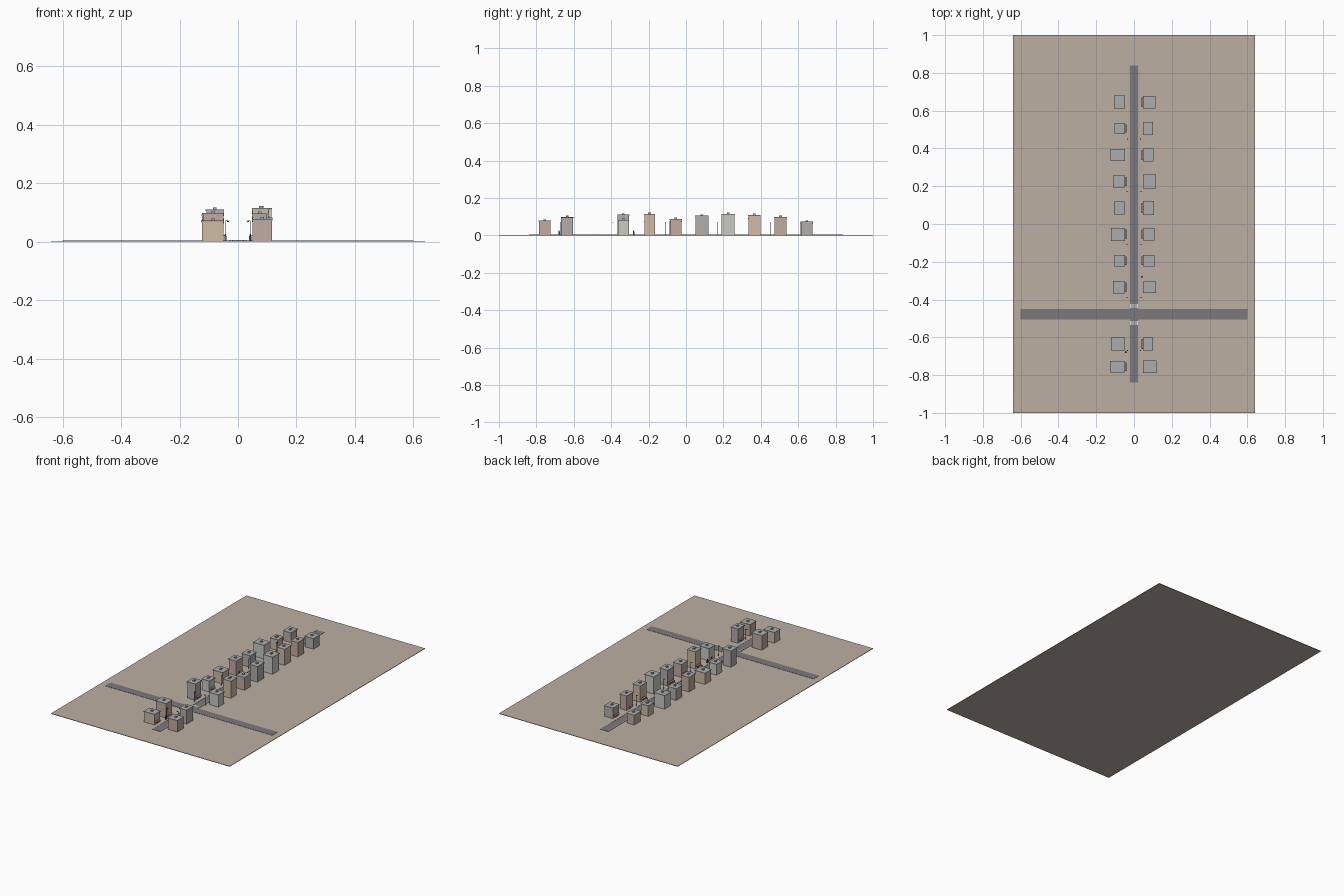
import bpy, bmesh
from mathutils import Vector

if "Cube" in bpy.data.objects:
    bpy.data.objects.remove(bpy.data.objects["Cube"])


def material(name, rgb):
    m = bpy.data.materials.new(name)
    m.diffuse_color = (*rgb, 1)
    m.use_nodes = True
    m.node_tree.nodes["Principled BSDF"].inputs["Base Color"].default_value = m.diffuse_color
    return m


GROUND = material("earth", (0.50, 0.43, 0.36))
ROAD = material("asphalt", (0.20, 0.19, 0.20))
WALK = material("paving", (0.42, 0.40, 0.39))
PAINT = material("road_paint", (0.75, 0.74, 0.68))
ROOF = material("roof_grey", (0.40, 0.42, 0.42))
DARK = material("dark_metal", (0.10, 0.11, 0.12))
AWNING = material("awning_red", (0.36, 0.16, 0.12))
WALLS = [material("wall_pink", (0.54, 0.41, 0.35)),
         material("wall_mauve", (0.45, 0.42, 0.41)),
         material("wall_pale", (0.58, 0.60, 0.55)),
         material("wall_tan", (0.62, 0.50, 0.37))]


def boxes(name, items, mat):
    """One object from boxes given as (x0, x1, y0, y1, z0, z1)."""
    bm = bmesh.new()
    for x0, x1, y0, y1, z0, z1 in items:
        vs = bmesh.ops.create_cube(bm, size=1)["verts"]
        c = Vector(((x0 + x1) / 2, (y0 + y1) / 2, (z0 + z1) / 2))
        for v in vs:
            v.co = Vector((v.co.x * abs(x1 - x0), v.co.y * (y1 - y0),
                           v.co.z * (z1 - z0))) + c
    return finish(name, bm, mat)


def finish(name, bm, mat):
    me = bpy.data.meshes.new(name)
    bm.to_mesh(me)
    bm.free()
    me.materials.append(mat)
    ob = bpy.data.objects.new(name, me)
    bpy.context.collection.objects.link(ob)
    return ob


def side_box(s, a, b, *rest):
    """Box spanning distances a..b from the street axis on side s."""
    return (min(s * a, s * b), max(s * a, s * b), *rest)


# Ground and streets
G = 0.003
boxes("ground", [(-0.64, 0.64, -1, 1, 0, G)], GROUND)
boxes("main_street", [(-0.022, 0.022, -0.84, 0.84, G - 0.001, 0.0045)], ROAD)
boxes("cross_street", [(-0.6, 0.6, -0.505, -0.45, G - 0.001, 0.0043)], ROAD)
boxes("sidewalks", [side_box(s, 0.022, 0.03, y0, y1, G - 0.001, 0.0055)
                    for s in (-1, 1) for y0, y1 in ((-0.84, -0.505), (-0.45, 0.84))], WALK)

# Painted crossings
boxes("crosswalks", [(x - 0.002, x + 0.002, y - 0.011, y + 0.011, 0.004, 0.005)
                     for y in (-0.435, -0.525)
                     for x in (-0.018, -0.0108, -0.0036, 0.0036, 0.0108, 0.018)], PAINT)

# Buildings from the front backwards: (outer edge, eaves height, depth, awning)
ROWS_Y = [-0.755, -0.635, -0.335, -0.195, -0.055, 0.085, 0.225, 0.365, 0.505, 0.645]
LEFT = [(0.124, 0.068, 0.056, 1), (0.120, 0.093, 0.062, 0), (0.108, 0.105, 0.060, 1),
        (0.102, 0.070, 0.056, 1), (0.119, 0.072, 0.064, 1), (0.103, 0.094, 0.064, 0),
        (0.108, 0.074, 0.060, 1), (0.123, 0.088, 0.060, 0), (0.102, 0.068, 0.054, 1),
        (0.103, 0.063, 0.064, 0)]
RIGHT = [(0.116, 0.073, 0.062, 0), (0.098, 0.091, 0.064, 1), (0.115, 0.078, 0.058, 0),
         (0.105, 0.110, 0.056, 1), (0.106, 0.082, 0.062, 1), (0.103, 0.100, 0.068, 1),
         (0.114, 0.110, 0.068, 0), (0.101, 0.104, 0.064, 1), (0.097, 0.093, 0.064, 0),
         (0.110, 0.068, 0.062, 1)]
INNER = 0.05
for s, row, shift, side in ((-1, LEFT, 3, "left"), (1, RIGHT, 0, "right")):
    roofs, units, doors = [], [], []
    for i, (y, (outer, h, d, awn)) in enumerate(zip(ROWS_Y, row)):
        r = d / 2
        boxes(f"{side}_house_{i + 1}",
              [side_box(s, INNER, outer, y - r, y + r, G - 0.001, h)], WALLS[(i + shift) % 4])
        e = 0.0025
        roofs.append(side_box(s, INNER - e, outer + e, y - r - e, y + r + e, h, h + 0.005))
        m = INNER + (outer - INNER) * 0.5
        units.append(side_box(s, m - 0.006, m + 0.006, y - 0.007, y + 0.007, h + 0.004, h + 0.012))
        doors.append(side_box(s, INNER - 0.0008, INNER + 0.001, y - 0.006, y + 0.006, G, 0.018))
        if awn:
            # Sloping awning over the shop front
            ob = boxes(f"{side}_awning_{i + 1}",
                       [side_box(s, 0.040, INNER, y - r * 0.8, y + r * 0.8, 0.021, 0.023)], AWNING)
            for v in ob.data.vertices:
                if abs(v.co.x) < 0.045:
                    v.co.z -= 0.004
    boxes(f"{side}_cornices", roofs, ROOF)
    boxes(f"{side}_roof_units", units, ROOF)
    boxes(f"{side}_doors", doors, DARK)

    # Street lamps with an arm over the road
    lamps = []
    for y in (-0.67, -0.39, -0.11, 0.17, 0.45):
        lamps += [side_box(s, 0.0405, 0.0425, y - 0.001, y + 0.001, G - 0.001, 0.072),
                  side_box(s, 0.033, 0.0425, y - 0.001, y + 0.001, 0.070, 0.072),
                  side_box(s, 0.031, 0.037, y - 0.0018, y + 0.0018, 0.068, 0.0705)]
    boxes(f"{side}_street_lamps", lamps, DARK)

# Two kerbside figures: body and head
for n, (x, y) in enumerate(((0.042, -0.28), (-0.043, -0.678))):
    boxes(f"figure_body_{n + 1}", [(x - 0.004, x + 0.004, y - 0.004, y + 0.004, G - 0.001, 0.02)], DARK)
    bm = bmesh.new()
    bmesh.ops.create_icosphere(bm, subdivisions=1, radius=0.0035)
    bmesh.ops.translate(bm, verts=bm.verts, vec=(x, y, 0.023))
    finish(f"figure_head_{n + 1}", bm, DARK)
